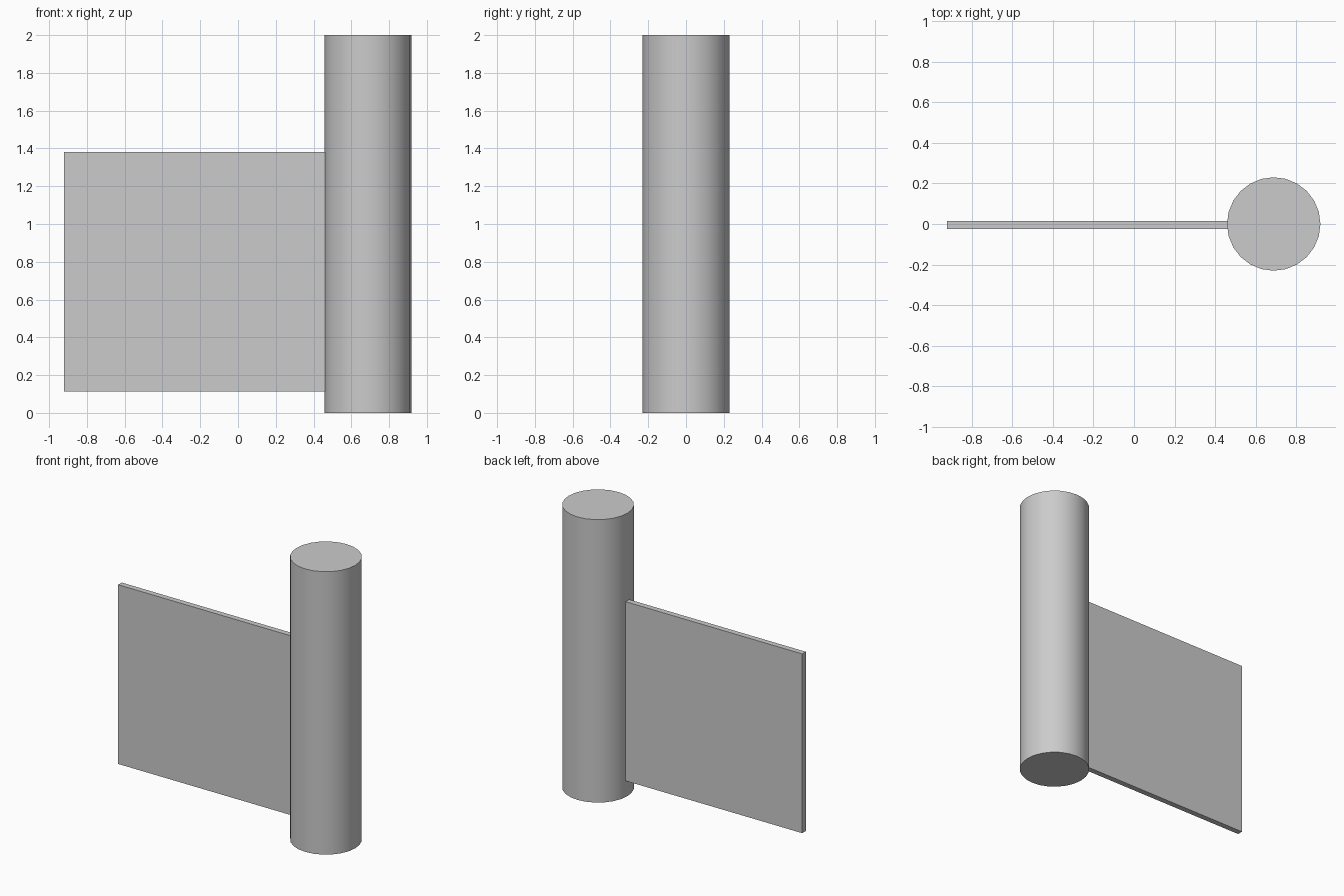
import bpy
import math

old = bpy.data.objects.get("Cube")
if old:
    bpy.data.objects.remove(old, do_unlink=True)

# Single grey finish
grey = bpy.data.materials.new("light_grey")
grey.use_nodes = True
colour = (0.6, 0.6, 0.6, 1)
grey.diffuse_color = colour
grey.node_tree.nodes["Principled BSDF"].inputs["Base Color"].default_value = colour

RADIUS, POST_X = 0.23, 0.688

# Upright round post
bpy.ops.mesh.primitive_cylinder_add(vertices=24, radius=RADIUS, depth=2,
                                    location=(POST_X, 0, 1),
                                    rotation=(0, 0, math.radians(90)))
post = bpy.context.object
post.name = "post"
post.data.materials.append(grey)
bpy.ops.object.shade_smooth_by_angle(angle=math.radians(40))

# Thin flat panel, its inner edge just touching the post
left, right = -0.92, POST_X - RADIUS + 0.005
bottom, top = 0.113, 1.38
bpy.ops.mesh.primitive_cube_add(size=1, location=((left + right) / 2, -0.004, (bottom + top) / 2))
panel = bpy.context.object
panel.name = "panel"
panel.scale = (right - left, 0.04, top - bottom)
bpy.ops.object.transform_apply(location=False, rotation=False, scale=True)
panel.data.materials.append(grey)
